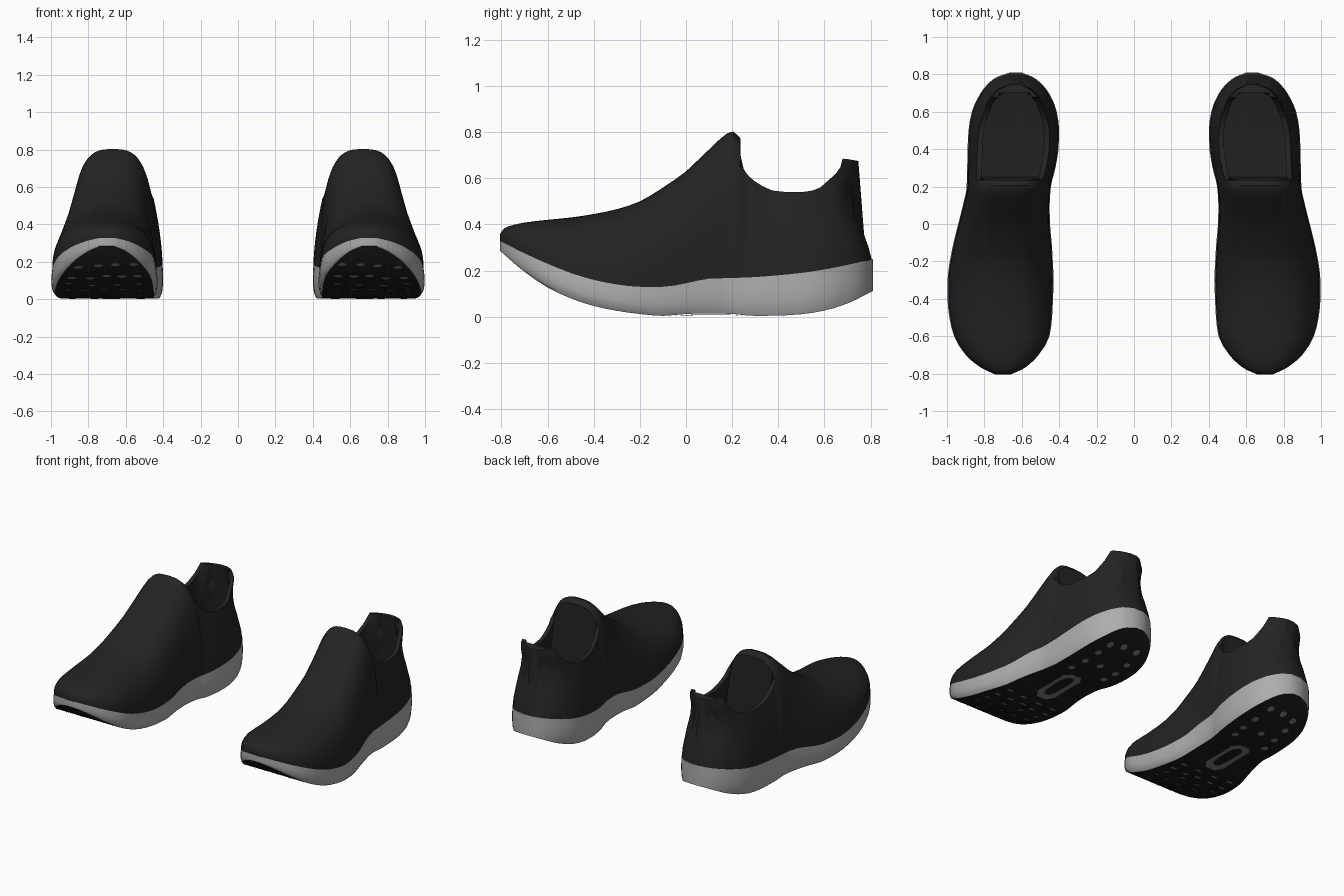
import bpy, bmesh, math, random

if "Cube" in bpy.data.objects:
    bpy.data.objects.remove(bpy.data.objects["Cube"])

random.seed(4)


def material(name, rgb):
    m = bpy.data.materials.new(name)
    m.diffuse_color = (*rgb, 1)
    m.use_nodes = True
    m.node_tree.nodes["Principled BSDF"].inputs["Base Color"].default_value = m.diffuse_color
    return m


KNIT = material("black knit", (0.017, 0.017, 0.017))
FOAM = material("light grey foam", (0.42, 0.42, 0.41))
RUBBER = material("black rubber", (0.011, 0.011, 0.011))
PAD = material("mid grey rubber", (0.20, 0.20, 0.20))


def curve(table):
    """Monotone smooth interpolation through (position, value) pairs."""
    xs, vs = [p[0] for p in table], [p[1] for p in table]
    d = [(vs[i + 1] - vs[i]) / (xs[i + 1] - xs[i]) for i in range(len(xs) - 1)]
    m = [d[0]] + [0 if a * b <= 0 else 2 * a * b / (a + b) for a, b in zip(d, d[1:])] + [d[-1]]

    def f(x):
        x = min(max(x, xs[0]), xs[-1])
        i = 0
        while i < len(d) - 1 and x > xs[i + 1]:
            i += 1
        h = xs[i + 1] - xs[i]
        t = (x - xs[i]) / h
        return (vs[i] * (1 + 2 * t) * (1 - t) ** 2 + m[i] * h * t * (1 - t) ** 2
                + vs[i + 1] * t * t * (3 - 2 * t) + m[i + 1] * h * t * t * (t - 1))
    return f


# Plan outline: y, inner x, outer x
PLAN = [(-.805, .66, .74), (-.77, .585, .815), (-.7, .51, .90), (-.6, .452, .962),
        (-.5, .438, .987), (-.4, .433, .997), (-.3, .43, .997), (-.2, .434, .985),
        (-.1, .44, .965), (0, .449, .94), (.1, .451, .915), (.2, .444, .895),
        (.3, .42, .892), (.4, .404, .89), (.5, .40, .885), (.6, .413, .867),
        (.7, .455, .82), (.78, .53, .745), (.81, .60, .665)]
# Sole: y, underside z, foam top z
SOLE = [(-.805, .285, .328), (-.7, .195, .275), (-.6, .127, .23), (-.5, .08, .19),
        (-.4, .047, .16), (-.3, .026, .14), (-.2, .012, .13), (-.1, .004, .13),
        (0, .012, .145), (.1, .015, .165), (.2, .012, .168), (.3, .004, .172),
        (.4, .005, .18), (.5, .011, .19), (.6, .027, .205), (.7, .058, .225), (.81, .112, .25)]
inner = curve([(p[0], p[1]) for p in PLAN])
outer = curve([(p[0], p[2]) for p in PLAN])
under = curve([(p[0], p[1]) for p in SOLE])
foam_top = curve([(p[0], p[2]) for p in SOLE])
# Instep ridge, collar rim and heel lean
ridge = curve([(-.805, .36), (-.785, .385), (-.7, .408), (-.6, .42), (-.5, .43), (-.4, .445),
               (-.3, .466), (-.2, .50), (-.1, .56), (0, .63), (.1, .725), (.205, .803), (.235, .775)])
rim = curve([(.25, .64), (.28, .60), (.33, .57), (.39, .547), (.5, .54), (.56, .541),
             (.64, .56), (.7, .62), (.74, .685), (.81, .675)])
heel = curve([(.1, .81), (.25, .805), (.33, .78), (.42, .75), (.5, .722), (.57, .722),
              (.63, .75), (.655, .757), (.69, .735)])

STATIONS = ([-.805, -.795, -.783, -.77, -.75, -.725] + [-.7 + .05 * i for i in range(18)]
            + [.18, .205, .235, .25, .27, .3, .34, .39, .45, .5, .55, .6, .64, .67, .7,
               .72, .74, .755, .765, .78, .79, .8, .81])
HALF = 16  # steps from base to centre line of the upper


def lean(y, z):
    return y if y < .3 else .3 + (y - .3) * (heel(z) - .3) / .51


def upper_half(y):
    """Half cross-section as (half width, z), from foam edge to centre line."""
    w = (outer(y) - inner(y)) / 2 * .985
    z0 = foam_top(y) - .002
    pts = []
    if y < .24:  # closed forefoot and instep
        n = 2.3 + .7 * min(max((y + .3) / .5, 0), 1)
        for j in range(HALF + 1):
            a = math.pi / 2 * j / HALF
            pts.append((w * max(math.cos(a), 0) ** (2 / n),
                        z0 + (ridge(y) - z0) * math.sin(a) ** (2 / n)))
        return pts
    zr = rim(y)

    def wall(z):
        return w * (1 - .2 * ((z - z0) / (zr - z0)) ** 1.6)
    pts = [(wall(z0 + (zr - z0) * j / 8), z0 + (zr - z0) * j / 8) for j in range(9)]
    if y > .76:  # solid back of heel
        pts += [(wall(zr) * (1 - k / 8), zr) for k in range(1, 9)]
        return pts
    floor = z0 + .04  # ankle opening with lining and footbed
    for k in range(5):
        z = zr + (floor - zr) * k / 4
        pts.append((max(wall(z) - .028, .02), z))
    base = pts[-1][0]
    pts += [(base * (1 - k / 3), floor) for k in range(1, 4)]
    return pts


def finish(bm, name, mats, angle=45):
    mesh = bpy.data.meshes.new(name)
    bm.to_mesh(mesh)
    bm.free()
    ob = bpy.data.objects.new(name, mesh)
    bpy.context.collection.objects.link(ob)
    for m in mats:
        mesh.materials.append(m)
    ob.modifiers.new("other shoe", 'MIRROR').use_mirror_merge = False
    bpy.ops.object.select_all(action='DESELECT')
    ob.select_set(True)
    bpy.context.view_layer.objects.active = ob
    bpy.ops.object.shade_smooth_by_angle(angle=math.radians(angle))
    return ob


def loft(name, sections, mats, dark_edges=()):
    """Skin closed loops; faces on the dark edges take the second material."""
    bm = bmesh.new()
    rows = [[bm.verts.new(p) for p in s] for s in sections]
    n = len(rows[0])
    for a, b in zip(rows, rows[1:]):
        for i in range(n):
            k = (i + 1) % n
            f = bm.faces.new((a[i], a[k], b[k], b[i]))
            f.material_index = 1 if i in dark_edges else 0
    bm.faces.new(rows[0])
    bm.faces.new(rows[-1])
    bmesh.ops.recalc_face_normals(bm, faces=bm.faces)
    return finish(bm, name, mats)


def full_section(y, half, leaning):
    c = (inner(y) + outer(y)) / 2
    right = [(c + w, lean(y, z) if leaning else y, z) for w, z in half]
    left = [(c - w, lean(y, z) if leaning else y, z) for w, z in half[::-1]]
    return right, left


# Knitted upper with ankle opening and heel tab
sections = []
for y in STATIONS:
    right, left = full_section(y, upper_half(y), True)
    sections.append(right + left[1:])
loft("upper", sections, [KNIT])

# Foam midsole with a dark rubber underside
sections = []
for y in STATIONS:
    w = (outer(y) - inner(y)) / 2
    b, h = under(y), foam_top(y) - under(y)
    half = [(w * .93, b), (w * .975, b + h * .14), (w, b + h * .4), (w, b + h * .7), (w * .985, b + h)]
    right, left = full_section(y, half, False)
    sections.append(right + left)
loft("midsole", sections, [FOAM, RUBBER], dark_edges=(9,))

# Grey pods on the underside
pods = bmesh.new()


def sole_vert(x, y):
    return pods.verts.new((x, y, under(y) - .0035))


def pod(x, y, rx, ry):
    pods.faces.new([sole_vert(x + rx * math.cos(-a * math.pi / 4), y + ry * math.sin(-a * math.pi / 4))
                    for a in range(8)])


def pod_row(y, count, rx, ry, reach):
    c, w = (inner(y) + outer(y)) / 2, (outer(y) - inner(y)) / 2
    for i in range(count):
        u = (2 * i / (count - 1) - 1) * reach
        pod(c + w * u + random.uniform(-.008, .008), y + random.uniform(-.015, .015), rx, ry)


for i in range(7):      # forefoot
    pod_row(-.68 + .09 * i, 4 + i % 2, .024, .011, .68)
for i in range(4):      # heel
    pod_row(.34 + .105 * i, 2 + i % 2, .022, .024, .5)

# Long midfoot ring
ring = [(.035, -.17), (.07, -.12), (.07, .12), (.035, .17), (-.035, .17), (-.07, .12), (-.07, -.12), (-.035, -.17)]
big = [sole_vert(.68 + x, .09 + y) for x, y in ring]
small = [sole_vert(.68 + x * .5, .09 + y * .72) for x, y in ring]
for i in range(8):
    k = (i + 1) % 8
    pods.faces.new((big[i], small[i], small[k], big[k]))
for f in pods.faces:
    f.normal_update()
    if f.normal.z > 0:
        f.normal_flip()
finish(pods, "sole_pods", [PAD])
